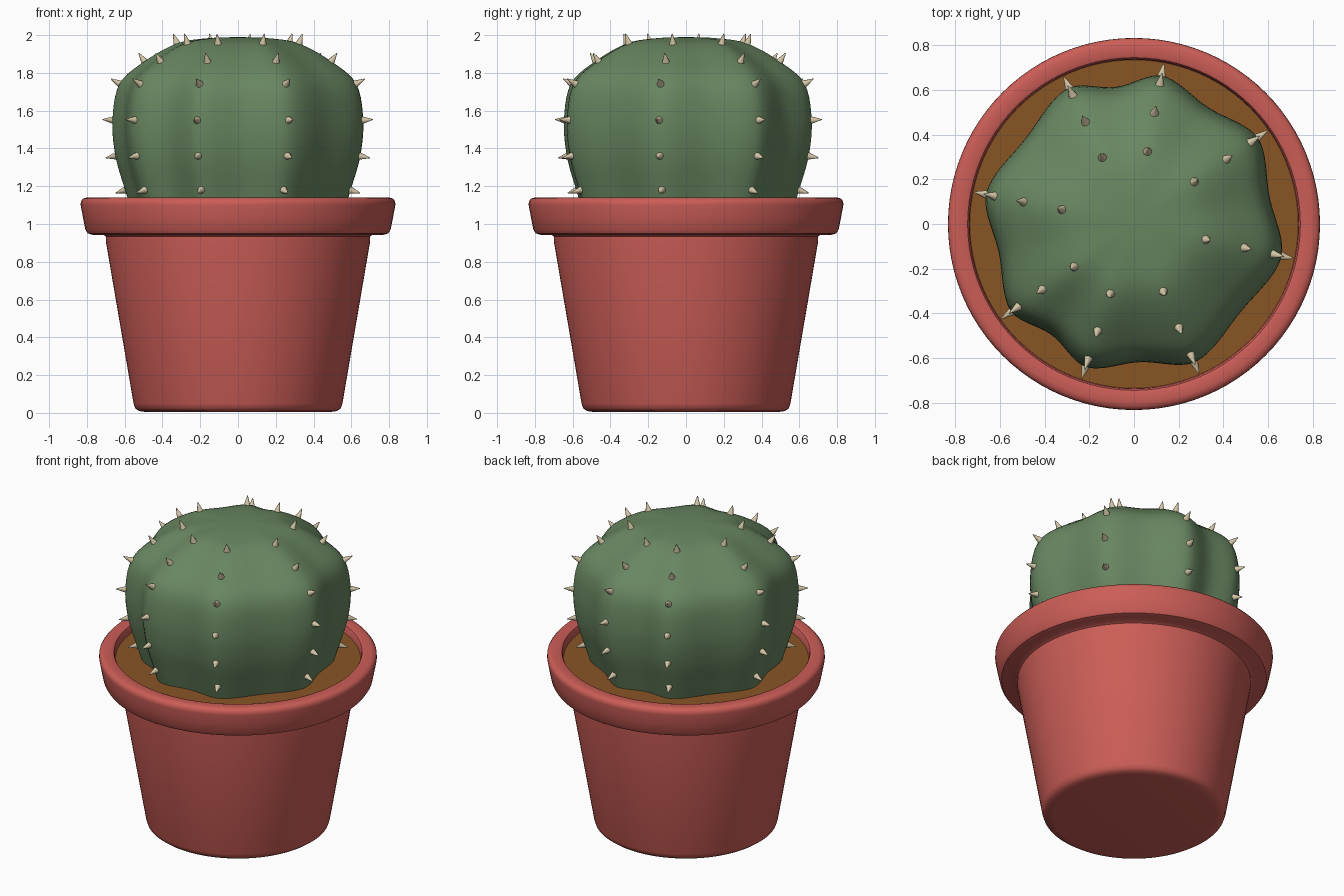
import bpy, bmesh, math
from mathutils import Vector

if "Cube" in bpy.data.objects:
    bpy.data.objects.remove(bpy.data.objects["Cube"])


def material(name, rgb):
    m = bpy.data.materials.new(name)
    m.diffuse_color = (*rgb, 1)
    m.use_nodes = True
    m.node_tree.nodes["Principled BSDF"].inputs["Base Color"].default_value = m.diffuse_color
    return m


def finish(bm, name, mat, angle=40):
    bmesh.ops.recalc_face_normals(bm, faces=bm.faces)
    me = bpy.data.meshes.new(name)
    bm.to_mesh(me)
    bm.free()
    me.materials.append(mat)
    ob = bpy.data.objects.new(name, me)
    bpy.context.collection.objects.link(ob)
    bpy.context.view_layer.objects.active = ob
    ob.select_set(True)
    bpy.ops.object.shade_smooth_by_angle(angle=math.radians(angle))
    ob.select_set(False)
    return ob


def lathe(name, profile, mat, segs=96, scale=lambda a: 1.0, angle=40):
    """Revolve (r, z) points; scale(a) varies the radius around the axis."""
    bm = bmesh.new()
    rings = []
    for r, z in profile:
        if r < 1e-6:
            rings.append([bm.verts.new((0, 0, z))] * segs)
            continue
        ring = []
        for i in range(segs):
            a = 2 * math.pi * i / segs
            k = r * scale(a)
            ring.append(bm.verts.new((k * math.cos(a), k * math.sin(a), z)))
        rings.append(ring)
    for p, q in zip(rings, rings[1:]):
        for i in range(segs):
            j = (i + 1) % segs
            bm.faces.new(list(dict.fromkeys((p[i], p[j], q[j], q[i]))))
    return finish(bm, name, mat, angle)


def smooth_curve(pts, steps=5):
    """Catmull-Rom curve through 2D points."""
    v = [Vector(p) for p in pts]
    v = [2 * v[0] - v[1]] + v + [2 * v[-1] - v[-2]]
    out = []
    for a, b, c, d in zip(v, v[1:], v[2:], v[3:]):
        for s in range(steps):
            t = s / steps
            out.append(0.5 * (2 * b + (c - a) * t + (2 * a - 5 * b + 4 * c - d) * t * t
                              + (3 * b - a - 3 * c + d) * t ** 3))
    return [(max(p.x, 0), p.y) for p in out] + [tuple(pts[-1])]


clay = material("clay", (0.60, 0.11, 0.095))
earth = material("earth", (0.25, 0.09, 0.018))
green = material("green", (0.14, 0.24, 0.12))
bone = material("bone", (0.65, 0.56, 0.38))

# Pot with rolled rim
lathe("pot", [(0, 0.005), (0.49, 0.005), (0.525, 0.01), (0.545, 0.025), (0.553, 0.05),
              (0.70, 0.91), (0.70, 0.935), (0.715, 0.943), (0.77, 0.943), (0.795, 0.95),
              (0.808, 0.97), (0.82, 1.03), (0.833, 1.10), (0.832, 1.12), (0.82, 1.135),
              (0.80, 1.14), (0.76, 1.14), (0.745, 1.135), (0.738, 1.12), (0.732, 1.05)], clay)

# Soil
lathe("soil", [(0, 1.09), (0.735, 1.09)], earth)

# Cactus body with unevenly spaced ribs
RIBS = [math.radians(d) for d in (35, 79.5, 115.5, 168.7, 215.6, 251.3, 293.5, 347.8)]


def rib_scale(a):
    for i, lo in enumerate(RIBS):
        hi = RIBS[(i + 1) % len(RIBS)]
        gap = (hi - lo) % (2 * math.pi)
        off = (a - lo) % (2 * math.pi)
        if off < gap:
            return 1 - 0.085 * math.sin(math.pi * off / gap) ** 1.6
    return 1.0


BODY = [(0, 1.99), (0.17, 1.983), (0.33, 1.955), (0.505, 1.86), (0.638, 1.742),
        (0.676, 1.55), (0.66, 1.36), (0.608, 1.18), (0.56, 1.03)]
lathe("cactus_body", smooth_curve(BODY), green, 144, rib_scale, 60)

# Spines along every rib
bm = bmesh.new()
for a in RIBS:
    radial = Vector((math.cos(a), math.sin(a), 0))
    for k in range(2, 8):
        r, z = BODY[k]
        (r0, z0), (r1, z1) = BODY[k - 1], BODY[k + 1]
        n = (radial * (z0 - z1) + Vector((0, 0, r1 - r0))).normalized()
        rot = n.to_track_quat('Z', 'Y').to_matrix().to_4x4()
        rot.translation = radial * r + Vector((0, 0, z)) + n * 0.02
        bmesh.ops.create_cone(bm, cap_ends=True, segments=10, radius1=0.024,
                              radius2=0.002, depth=0.07, matrix=rot)
finish(bm, "spines", bone, 50)
